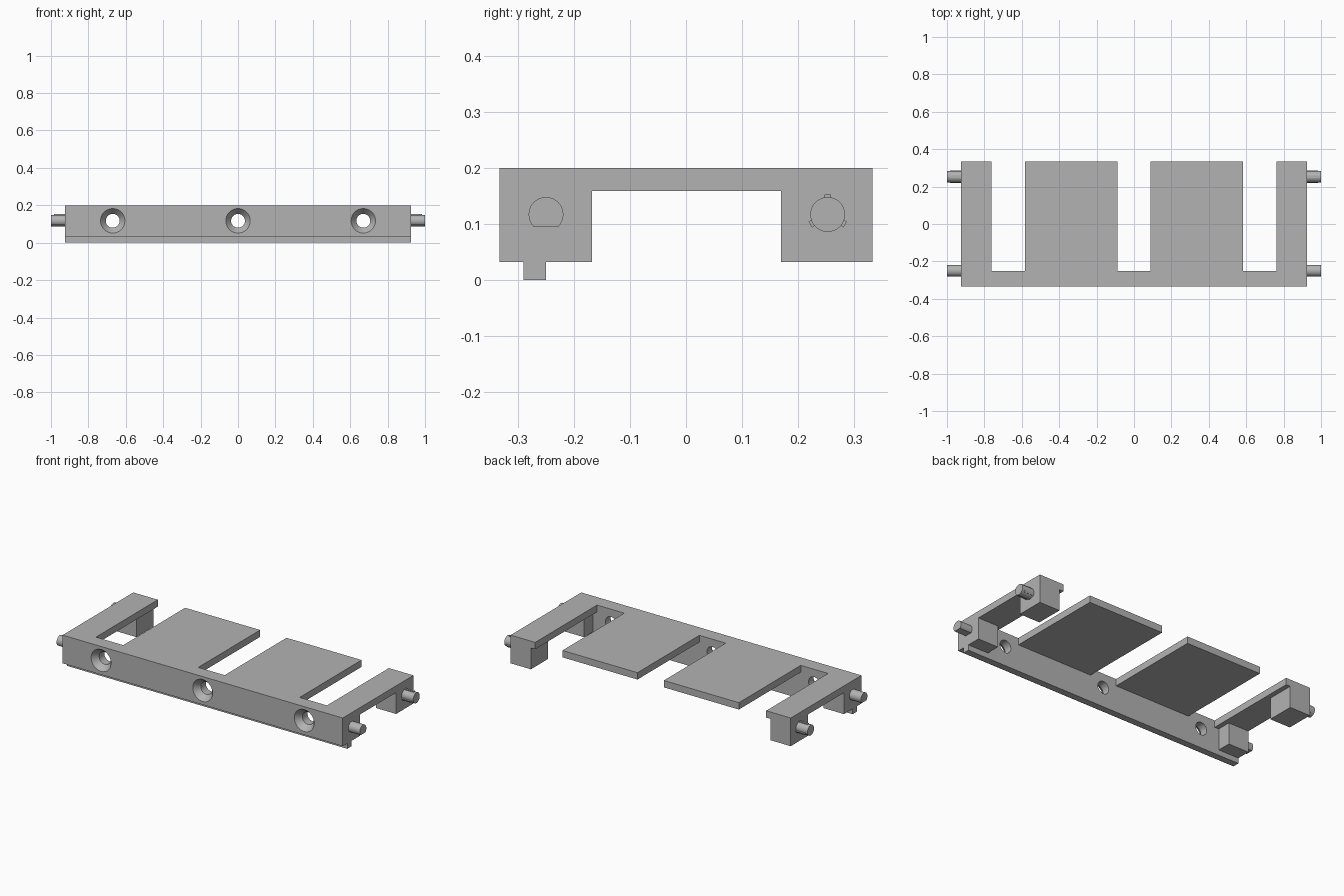
import bpy, bmesh, math
from mathutils import Vector

default = bpy.data.objects.get("Cube")
if default:
    bpy.data.objects.remove(default, do_unlink=True)

grey = bpy.data.materials.new("mid_grey")
grey.use_nodes = True
colour = (0.45, 0.45, 0.45, 1)
grey.diffuse_color = colour
grey.node_tree.nodes["Principled BSDF"].inputs["Base Color"].default_value = colour


def finish(name, bm):
    bmesh.ops.recalc_face_normals(bm, faces=bm.faces)
    mesh = bpy.data.meshes.new(name)
    bm.to_mesh(mesh)
    bm.free()
    mesh.materials.append(grey)
    obj = bpy.data.objects.new(name, mesh)
    bpy.context.collection.objects.link(obj)
    return obj


def extrude_x(name, profile, x0, x1):
    """Solid made by sweeping a (y, z) outline along x."""
    bm = bmesh.new()
    face = bm.faces.new([bm.verts.new((x0, y, z)) for y, z in profile])
    ext = bmesh.ops.extrude_face_region(bm, geom=[face])
    moved = [v for v in ext["geom"] if isinstance(v, bmesh.types.BMVert)]
    bmesh.ops.translate(bm, vec=(x1 - x0, 0, 0), verts=moved)
    return finish(name, bm)


def rect(y0, y1, z0, z1):
    return [(y0, z0), (y1, z0), (y1, z1), (y0, z1)]


def smooth(obj):
    bpy.ops.object.select_all(action="DESELECT")
    obj.select_set(True)
    bpy.context.view_layer.objects.active = obj
    bpy.ops.object.shade_smooth_by_angle(angle=math.radians(30))


def countersink_cutter(x):
    """Revolved bore with a conical mouth, pointing back along +y."""
    bm = bmesh.new()
    rings = []
    for r, y in ((0.067, -0.335), (0.037, -0.298), (0.037, -0.2)):
        rings.append([bm.verts.new((x + r * math.cos(a), y, AXIS + r * math.sin(a)))
                      for a in (math.tau * i / 48 for i in range(48))])
    for a, b in zip(rings, rings[1:]):
        for i in range(48):
            j = (i + 1) % 48
            bm.faces.new((a[i], a[j], b[j], b[i]))
    bm.faces.new(rings[0])
    bm.faces.new(rings[-1])
    cutter = finish("hole_cutter", bm)
    cutter.hide_render = True
    return cutter


HALF, DEPTH, TOP, UNDER, LOW = 0.924, 0.333, 0.2, 0.159, 0.032
WALL, AXIS, PIN = -0.25, 0.117, 0.031

# Front rail with a narrow rib along its underside
rail = extrude_x("front_rail", [
    (-DEPTH, LOW), (-0.29, LOW), (-0.29, 0), (WALL, 0), (WALL, TOP), (-DEPTH, TOP)],
    -HALF, HALF)

# Three countersunk holes
for x in (-0.67, 0, 0.67):
    cutter = countersink_cutter(x)
    cut = rail.modifiers.new("hole", "BOOLEAN")
    cut.operation = "DIFFERENCE"
    cut.solver = "EXACT"
    cut.object = cutter
    bpy.context.view_layer.objects.active = rail
    bpy.ops.object.modifier_apply(modifier=cut.name)
    bpy.data.objects.remove(cutter, do_unlink=True)
smooth(rail)

for side, s in (("left", 1), ("right", -1)):
    # Flat tab and side arm
    extrude_x(side + "_tab", rect(WALL, DEPTH, UNDER, TOP), s * 0.087, s * 0.582)
    extrude_x(side + "_arm", rect(WALL, DEPTH, UNDER, TOP), s * 0.762, s * HALF)

    # Blocks below the arm
    extrude_x(side + "_front_block", rect(WALL, -0.168, LOW, UNDER), s * 0.79, s * HALF)
    extrude_x(side + "_back_block", rect(0.17, DEPTH, LOW, UNDER), s * 0.79, s * HALF)

    # Front pin, flattened underneath
    flat = math.asin(-0.022 / PIN)
    sweep = math.pi - 2 * flat
    d_shape = [(-0.25 + PIN * math.cos(a), AXIS + PIN * math.sin(a))
               for a in (flat + sweep * i / 40 for i in range(41))]
    smooth(extrude_x(side + "_front_pin", d_shape, s * HALF, s))

    # Back pin, round with three small ribs
    circle = [(0.253 + PIN * math.cos(a), AXIS + PIN * math.sin(a))
              for a in (math.tau * i / 48 for i in range(48))]
    smooth(extrude_x(side + "_back_pin", circle, s * HALF, s))
    for k in range(3):
        out = Vector((math.cos(math.pi / 2 + k * math.tau / 3),
                      math.sin(math.pi / 2 + k * math.tau / 3)))
        across = Vector((-out.y, out.x)) * 0.006
        centre = Vector((0.253, AXIS))
        near, far = centre + out * 0.028, centre + out * 0.036
        extrude_x(f"{side}_pin_rib_{k + 1}",
                  [near - across, far - across, far + across, near + across],
                  s * HALF, s * 0.985)
